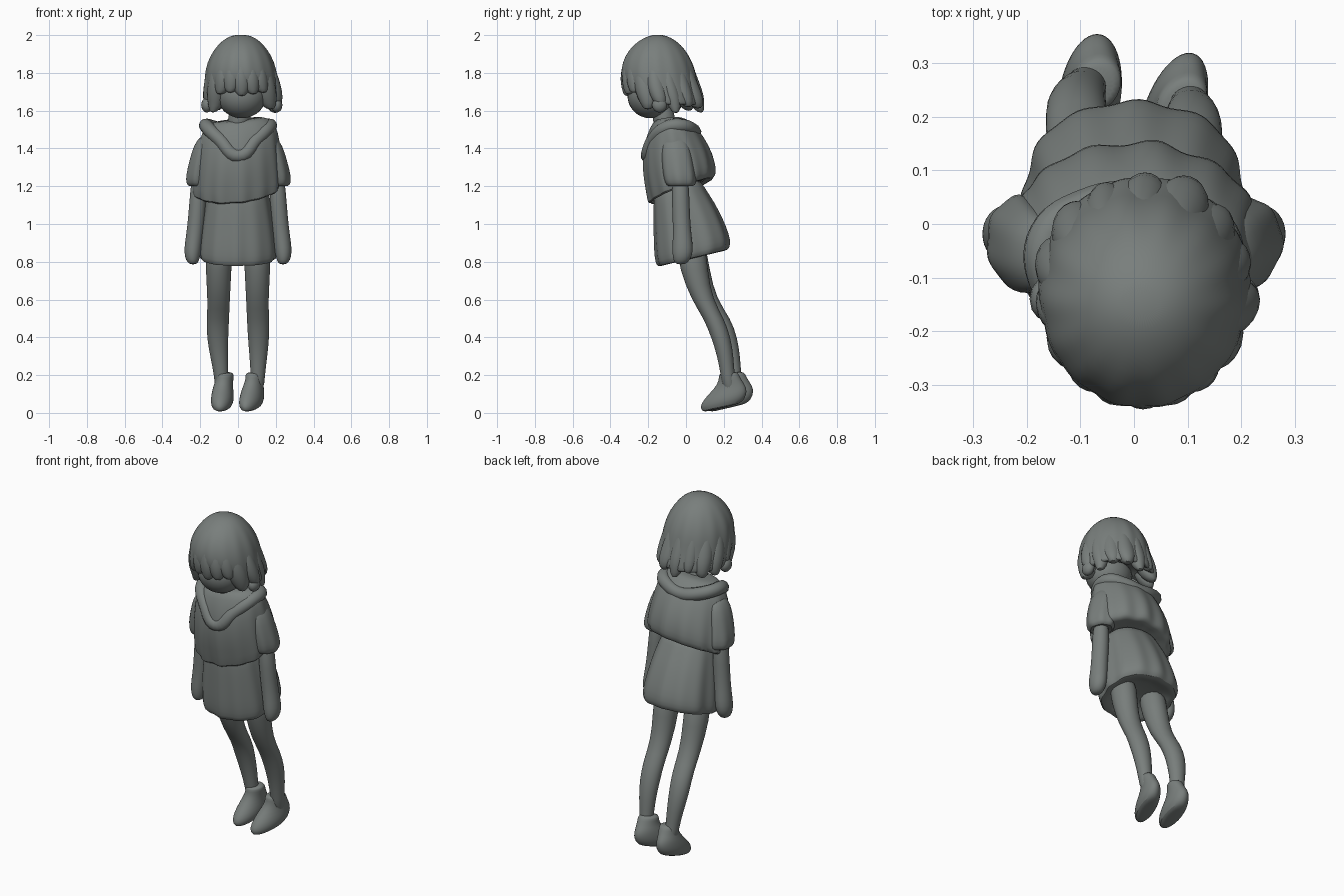
import bpy, bmesh, math
from mathutils import Vector

grey = bpy.data.materials.new("stone grey")
grey.diffuse_color = (0.19, 0.21, 0.202, 1)


def finish(obj, angle=55):
    obj.data.materials.clear()
    obj.data.materials.append(grey)
    bpy.ops.object.select_all(action='DESELECT')
    obj.select_set(True)
    bpy.context.view_layer.objects.active = obj
    bpy.ops.object.shade_smooth_by_angle(angle=math.radians(angle))
    return obj


def loft(name, rings, n=16, lobes=0, tilt_x=0.0, shape=None, square=0.0):
    """Rings are (z, x, y, rx, ry, slope to the back, fold depth)."""
    bm = bmesh.new()
    loops = []
    for z, cx, cy, rx, ry, slope, fold in rings:
        loop = []
        for i in range(n):
            a = 2 * math.pi * i / n
            f = 1 + fold * (math.cos(lobes * a + 0.6) + 0.5 * math.cos((lobes - 4) * a))
            f += square * math.sin(2 * a) ** 2
            dx, dy = rx * f * math.cos(a), ry * f * math.sin(a)
            co = Vector((cx + dx, cy + dy, z + slope * dy + tilt_x * dx))
            if shape:
                co = shape(co, a)
            loop.append(bm.verts.new(co))
        loops.append(loop)
    for lo, hi in zip(loops, loops[1:]):
        for i in range(n):
            j = (i + 1) % n
            bm.faces.new((lo[i], lo[j], hi[j], hi[i]))
    bm.faces.new(loops[0])
    bm.faces.new(loops[-1])
    bmesh.ops.recalc_face_normals(bm, faces=bm.faces)
    me = bpy.data.meshes.new(name)
    bm.to_mesh(me)
    bm.free()
    obj = bpy.data.objects.new(name, me)
    bpy.context.collection.objects.link(obj)
    obj.modifiers.new("soften", 'SUBSURF').levels = 1
    return finish(obj)


def ball(name, loc, size, rot=(0, 0, 0), seg=20):
    bpy.ops.mesh.primitive_uv_sphere_add(segments=seg, ring_count=seg // 2 + 2, location=loc)
    obj = bpy.context.object
    obj.name = name
    obj.scale = size
    obj.rotation_euler = [math.radians(r) for r in rot]
    return finish(obj)


def tube(name, points, radius):
    cu = bpy.data.curves.new(name, 'CURVE')
    cu.dimensions = '3D'
    cu.bevel_depth = radius
    cu.bevel_resolution = 3
    cu.resolution_u = 6
    sp = cu.splines.new('BEZIER')
    sp.bezier_points.add(len(points) - 1)
    for p, co in zip(sp.bezier_points, points):
        p.co = co
        p.handle_left_type = p.handle_right_type = 'AUTO'
    sp.use_cyclic_u = True
    obj = bpy.data.objects.new(name, cu)
    bpy.context.collection.objects.link(obj)
    bpy.ops.object.select_all(action='DESELECT')
    obj.select_set(True)
    bpy.context.view_layer.objects.active = obj
    bpy.ops.object.convert(target='MESH')
    return finish(bpy.context.object)


# Hair: a bobbed dome whose hem is raised over the face
def fringe(co, a):
    if co.z < 1.78:
        front = max(0.0, -math.sin(a)) ** 0.8
        co.z = 1.78 - (1.78 - co.z) * (1 - 0.5 * front)
    return co


dome = [(2.002, .015, -.15, .03, .025), (1.988, .015, -.15, .075, .07),
        (1.95, .015, -.152, .121, .127), (1.89, .015, -.153, .162, .172),
        (1.82, .015, -.148, .186, .197), (1.75, .018, -.14, .194, .202),
        (1.68, .02, -.12, .197, .202), (1.64, .021, -.107, .197, .197),
        (1.625, .021, -.105, .187, .187), (1.65, .02, -.11, .15, .15), (1.70, .02, -.12, .1, .1)]
loft("hair", [r + (0, .012 if 2 < i < 9 else 0) for i, r in enumerate(dome)], 56, 14, 0, fringe)


# Tapered locks that grow out of the dome and hang past its hem
def lock(name, deg, tip, fat, out):
    a = math.radians(deg)
    rings = []
    for t, w, o in ((0, .35, -.5), (.25, .7, -.05), (.5, 1, .5), (.72, 1.05, .9), (.9, .8, .9), (1, .3, .6)):
        z = 1.92 + (tip - 1.92) * t
        hi, lo = next((p, q) for p, q in zip(dome, dome[1:]) if q[0] <= z or q[0] == 1.625)
        k = min(1, (hi[0] - z) / (hi[0] - lo[0]))
        x, y, rx, ry = (p + (q - p) * k for p, q in zip(hi[1:], lo[1:]))
        r = fat * w
        inset = r - out * o
        rings.append((z, x + (rx - inset) * math.cos(a), y + (ry - inset) * math.sin(a), r, r, 0, 0))
    loft(name, rings, 10)


for i in range(11):
    lock("hair_lock", -33 + i * 24.6, 1.605 + .02 * math.sin(i * 2.3),
         .052 + .008 * math.cos(i * 1.7), .02 + .007 * math.sin(i * 1.9))
for i in range(5):
    lock("fringe_lock", -128 + i * 19, 1.685 + .01 * math.sin(i * 2.1), .052, .011)

# Side tufts
for x in (-.165, .205):
    ball("side_tuft", (x, -.14, 1.63), (.03, .04, .04), seg=12)

# Head and neck
ball("face", (.02, -.19, 1.68), (.13, .12, .12), seg=28)
loft("neck", [(1.46, 0, -.10, .065, .065, 0, 0), (1.55, .005, -.115, .06, .06, 0, 0),
              (1.64, .015, -.13, .058, .058, 0, 0)])

# Cape-like top with a hem that dips at the front
loft("hooded_top", [
    (1.555, .003, -.09, .10, .06, .1, 0), (1.55, .003, -.09, .155, .085, .1, 0),
    (1.50, .003, -.08, .20, .125, .2, .004), (1.42, .003, -.065, .215, .163, .2, .01),
    (1.32, 0, -.045, .23, .182, .3, .02), (1.23, 0, -.025, .24, .18, .38, .03),
    (1.18, 0, -.022, .235, .175, .4, .038), (1.17, 0, -.025, .21, .158, .4, .026),
    (1.20, 0, -.035, .15, .12, .3, 0)], 56, 13, .1)

# Rolled hood collar, meeting in a V on the chest
half = [(.095, -.172, 1.445), (.163, -.10, 1.512), (.16, -.02, 1.52), (.09, .03, 1.50)]
tube("hood_collar", [(.003, -.203, 1.36)] + half + [(0, .045, 1.485)]
     + [(-x, y, z) for x, y, z in reversed(half)], .037)

# Skirt with a slanted, gathered hem
loft("skirt", [
    (1.24, 0, -.05, .14, .11, .2, 0), (1.16, 0, -.035, .162, .135, .2, .008),
    (1.08, 0, -.01, .18, .16, .2, .014), (.99, 0, .012, .195, .18, .2, .018),
    (.90, 0, .03, .207, .195, .22, .022), (.845, 0, .037, .21, .194, .24, .024),
    (.817, 0, .037, .20, .184, .24, .02), (.817, 0, .037, .17, .15, .24, .01),
    (.86, 0, .03, .11, .10, .2, 0)], 56, 12, square=.05)

for s in (-1, 1):
    side = "left" if s < 0 else "right"
    # Puffed sleeve and hanging arm
    loft(side + "_sleeve", [
        (1.47, s * .165, -.06, .03, .05, 0, 0), (1.42, s * .185, -.055, .05, .075, 0, .01),
        (1.33, s * .20, -.045, .06, .085, 0, .02), (1.26, s * .207, -.035, .07, .088, 0, .04),
        (1.215, s * .208, -.03, .07, .085, 0, .05), (1.195, s * .205, -.03, .055, .065, 0, .03),
        (1.21, s * .205, -.03, .035, .04, 0, 0)], 28, 7)
    loft(side + "_arm", [
        (1.28, s * .205, -.03, .042, .045, 0, 0), (1.10, s * .213, -.028, .046, .048, 0, 0),
        (.98, s * .224, -.022, .046, .047, 0, 0), (.90, s * .235, -.018, .047, .054, 0, 0),
        (.85, s * .24, -.018, .046, .056, 0, 0), (.81, s * .241, -.022, .037, .046, 0, 0),
        (.785, s * .238, -.03, .02, .025, 0, 0)])

    # Leg, with the left one trailing slightly behind
    back = .035 if s < 0 else 0
    turn = .008 if s < 0 else 0
    loft(side + "_leg", [
        (.92, s * .10, .02, .075, .085, 0, 0), (.75, s * .103, .042 + back * .3, .069, .074, 0, 0),
        (.60, s * .102, .085 + back * .6, .06, .058, 0, 0), (.50, s * .106, .148 + back, .06, .055, 0, 0),
        (.40, s * .109, .185 + back, .058, .052, 0, 0), (.30, s * (.108 - turn), .209 + back, .048, .044, 0, 0),
        (.20, s * (.105 - 2 * turn), .22 + back, .038, .037, 0, 0),
        (.11, s * (.102 - 2 * turn), .235 + back, .036, .038, 0, 0)])

    # Shoe on a raised heel, turned slightly inward towards the toe
    mid, skew = (-.083, .12) if s < 0 else (.072, .26)

    def twist(co, a):
        co.x += skew * (co.y - .2 - back)
        return co

    loft(side + "_shoe", [
        (.026, mid, .19 + back, .03, .07, .24, 0), (.03, mid, .192 + back, .05, .108, .24, 0),
        (.065, mid, .197 + back, .061, .124, .25, 0), (.10, mid, .208 + back, .058, .114, .24, 0),
        (.14, mid, .23 + back, .052, .08, .15, 0), (.175, mid + .008, .232 + back, .046, .058, .1, 0),
        (.205, mid + .01, .225 + back, .048, .052, .1, 0), (.215, mid + .01, .222 + back, .038, .04, .1, 0)],
        24, 0, 0, twist)
